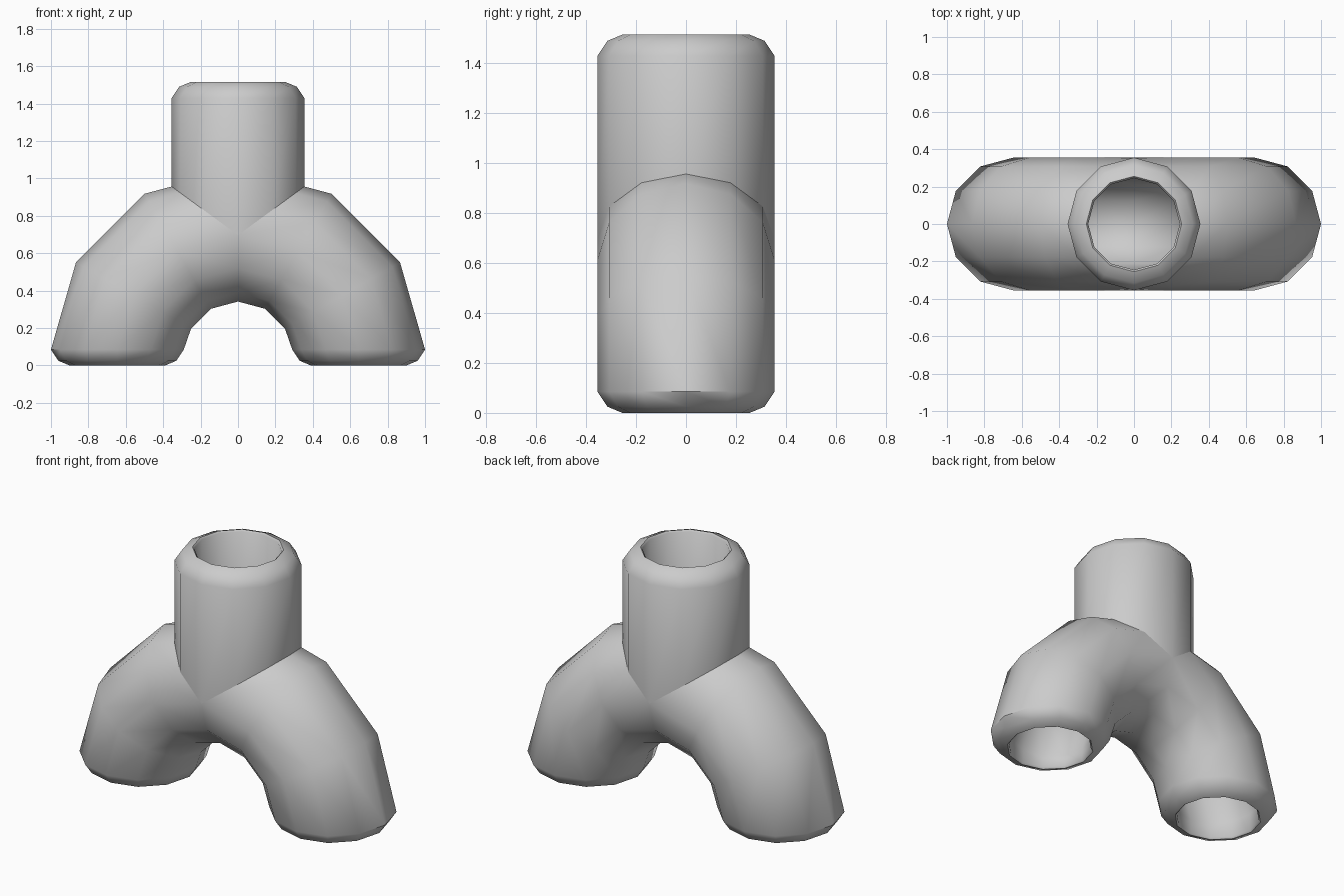
import bpy, bmesh
from math import sin, cos, radians, pi

if "Cube" in bpy.data.objects:
    bpy.data.objects.remove(bpy.data.objects["Cube"])

N = 12                    # sides of every tube
R_OUT, R_IN = 0.355, 0.245
BEND, BASE = 0.645, 0.052 # bend radius and height of the bend centre
AXIS = BASE + BEND        # height where the three tube axes meet
SLOPE = 0.732             # slope of the mitre between neck and legs
TOP = 1.515
RIM = [(0.355, 0.085), (0.315, 0.025), (0.255, 0.0), (0.245, 0.01)]  # radius, depth

bm = bmesh.new()
part = bm.faces.layers.int.new("part")


def section(r):
    return [(r * cos(2 * pi * i / N), r * sin(2 * pi * i / N)) for i in range(N)]


def flat_ring(r, z, cx=0.0, side=1):
    return [(side * (cx + w), y, z) for w, y in section(r)]


def bend_ring(r, deg, side):
    a = radians(deg)
    return [(side * (BEND + w) * cos(a), y, BASE + (BEND + w) * sin(a))
            for w, y in section(r)]


def leg_joint(r, side):
    # upper half follows the mitre with the neck, lower half meets the other leg
    return [(side * w, y, AXIS + SLOPE * w) if w > 1e-6 else (0, y, AXIS + w)
            for w, y in section(r)]


def neck_joint(r):
    return [(w, y, AXIS + SLOPE * abs(w)) for w, y in section(r)]


def skin(rings, tag):
    loops = [[bm.verts.new(p) for p in ring] for ring in rings]
    for a, b in zip(loops, loops[1:]):
        for i in range(N):
            j = (i + 1) % N
            f = bm.faces.new((a[i], a[j], b[j], b[i]))
            f.smooth = True
            f[part] = tag


# two curved legs: outer wall, rounded rim, inner wall
for side in (1, -1):
    skin([leg_joint(R_OUT, side), bend_ring(R_OUT, 60, side), bend_ring(R_OUT, 30, side)]
         + [flat_ring(r, d, BEND, side) for r, d in RIM]
         + [bend_ring(R_IN, a, side) for a in (4, 30, 60)]
         + [leg_joint(R_IN, side)], 1)

# upright neck
skin([neck_joint(R_OUT)] + [flat_ring(r, TOP - d) for r, d in RIM]
     + [neck_joint(R_IN)], 2)

# weld the parts and crease the neck joint and inner rim edges
bmesh.ops.remove_doubles(bm, verts=bm.verts, dist=0.0005)
bmesh.ops.recalc_face_normals(bm, faces=bm.faces)
for e in bm.edges:
    if len(e.link_faces) == 2:
        f, g = e.link_faces
        if f[part] != g[part] or e.calc_face_angle(0) > radians(45):
            e.smooth = False

mesh = bpy.data.meshes.new("pipe_fitting")
bm.to_mesh(mesh)
bm.free()
obj = bpy.data.objects.new("pipe_fitting", mesh)
bpy.context.collection.objects.link(obj)
